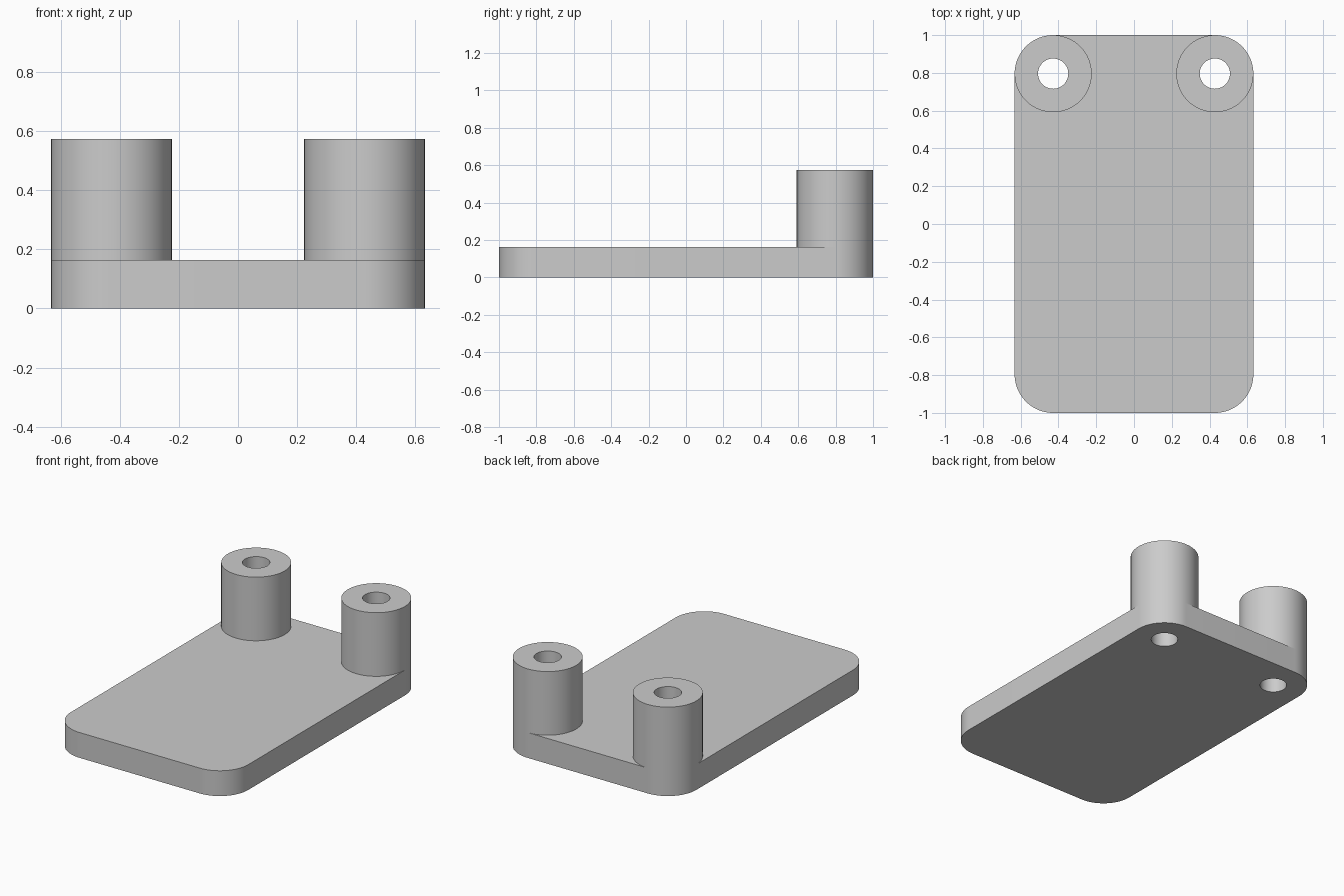
import bpy
import bmesh
from math import pi, cos, sin, radians

default = bpy.data.objects.get("Cube")
if default:
    bpy.data.objects.remove(default, do_unlink=True)

HALF_W, HALF_L = 0.632, 1.0
CORNER = 0.204
PLATE_TOP, POST_TOP = 0.163, 0.573
HOLE = 0.08
POST_X, POST_Y = HALF_W - CORNER, HALF_L - CORNER
QUARTER = 24  # segments per quarter turn

grey = bpy.data.materials.new("light grey")
grey.use_nodes = True
colour = (0.6, 0.6, 0.6, 1)
grey.diffuse_color = colour
grey.node_tree.nodes["Principled BSDF"].inputs["Base Color"].default_value = colour


def arc(cx, cy, r, start, end, steps):
    return [(cx + r * cos(start + (end - start) * i / steps),
             cy + r * sin(start + (end - start) * i / steps))
            for i in range(steps + 1)]


def circle(cx, cy, r):
    return arc(cx, cy, r, 0, 2 * pi, 4 * QUARTER)[:-1]


def extrude_profile(name, loops, z0, z1):
    """Solid from a closed outline and its hole loops."""
    bm = bmesh.new()
    edges = []
    for loop in loops:
        verts = [bm.verts.new((x, y, z0)) for x, y in loop]
        edges += [bm.edges.new((verts[i - 1], v)) for i, v in enumerate(verts)]
    bmesh.ops.triangle_fill(bm, edges=edges, use_beauty=True, use_dissolve=False)
    result = bmesh.ops.extrude_face_region(bm, geom=bm.faces[:], use_keep_orig=True)
    for item in result["geom"]:
        if isinstance(item, bmesh.types.BMVert):
            item.co.z = z1
    bmesh.ops.recalc_face_normals(bm, faces=bm.faces[:])
    mesh = bpy.data.meshes.new(name)
    bm.to_mesh(mesh)
    bm.free()
    mesh.materials.append(grey)
    obj = bpy.data.objects.new(name, mesh)
    bpy.context.collection.objects.link(obj)
    bpy.ops.object.select_all(action="DESELECT")
    obj.select_set(True)
    bpy.context.view_layer.objects.active = obj
    bpy.ops.object.shade_smooth_by_angle(angle=radians(30))
    return obj


# Base plate with rounded corners and two through holes
outline = []
for k, (sx, sy) in enumerate([(1, 1), (-1, 1), (-1, -1), (1, -1)]):
    outline += arc(sx * POST_X, sy * POST_Y, CORNER,
                   k * pi / 2, (k + 1) * pi / 2, QUARTER)
holes = [circle(s * POST_X, POST_Y, HOLE) for s in (-1, 1)]
extrude_profile("base_plate", [outline] + holes, 0, PLATE_TOP)

# Hollow posts on the back corners
for side, s in (("left", 1), ("right", -1)):
    extrude_profile(side + "_post",
                    [circle(s * POST_X, POST_Y, CORNER), circle(s * POST_X, POST_Y, HOLE)],
                    PLATE_TOP, POST_TOP)
